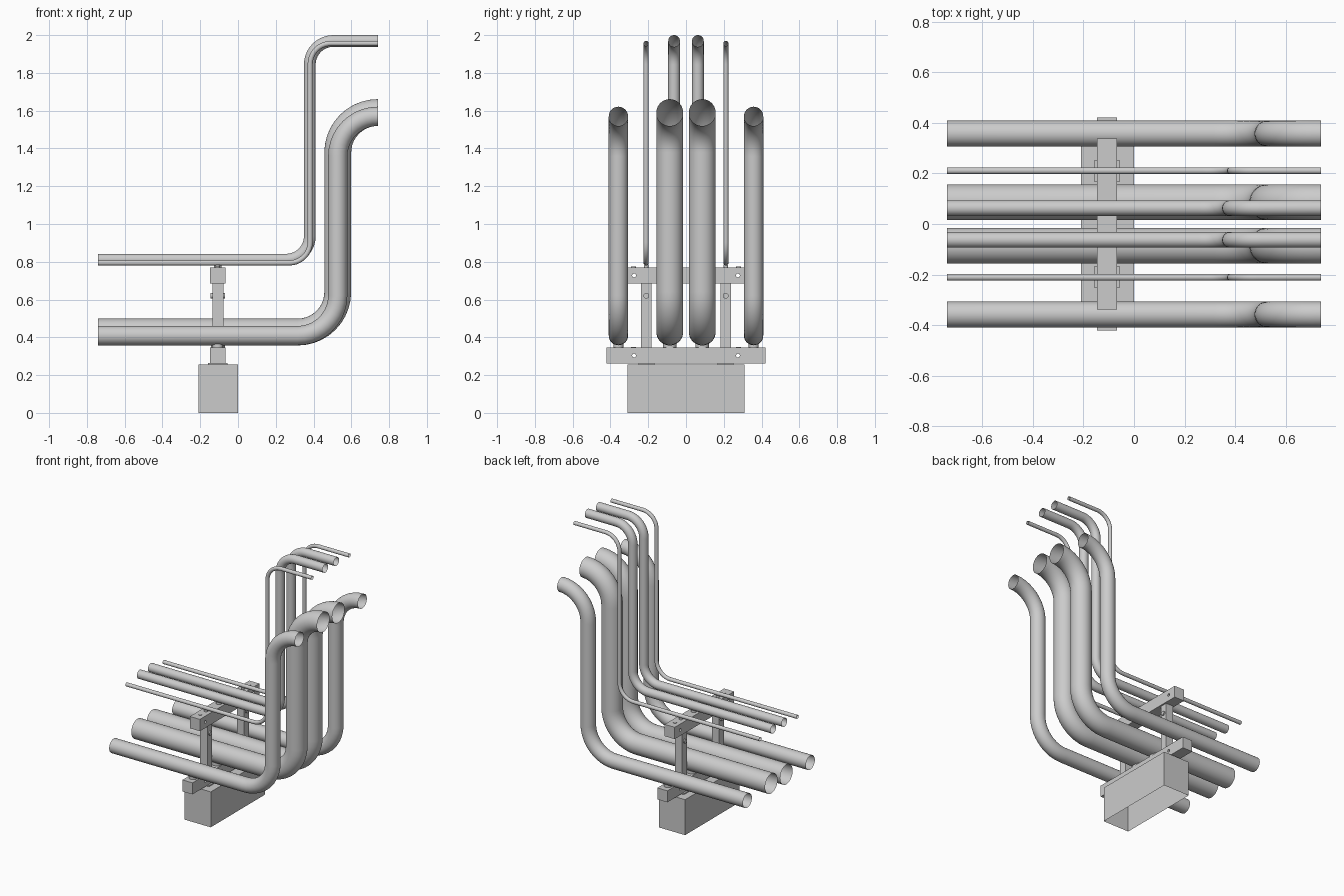
import bpy, bmesh, math
from mathutils import Vector, Matrix

if "Cube" in bpy.data.objects:
    bpy.data.objects.remove(bpy.data.objects["Cube"])

SX = -0.107  # x of the support frame


def finish(bm, name, smooth=False):
    bmesh.ops.recalc_face_normals(bm, faces=bm.faces)
    me = bpy.data.meshes.new(name)
    bm.to_mesh(me)
    bm.free()
    ob = bpy.data.objects.new(name, me)
    bpy.context.collection.objects.link(ob)
    if smooth:
        for p in me.polygons:
            p.use_smooth = True
    return ob


def box(name, x0, x1, y0, y1, z0, z1, open_bottom=False):
    bm = bmesh.new()
    m = Matrix.Translation(((x0 + x1) / 2, (y0 + y1) / 2, (z0 + z1) / 2)) @ \
        Matrix.Diagonal((x1 - x0, y1 - y0, z1 - z0, 1))
    bmesh.ops.create_cube(bm, size=1, matrix=m)
    if open_bottom:
        bm.normal_update()
        low = [f for f in bm.faces if f.normal.z < -0.9]
        bmesh.ops.delete(bm, geom=low, context='FACES_ONLY')
    return finish(bm, name)


def cylinder(name, centre, r, length, axis='Z'):
    bm = bmesh.new()
    m = Matrix.Translation(centre)
    if axis == 'X':
        m = m @ Matrix.Rotation(math.pi / 2, 4, 'Y')
    bmesh.ops.create_cone(bm, cap_ends=True, segments=20, radius1=r,
                          radius2=r, depth=length, matrix=m)
    ob = finish(bm, name)
    for p in ob.data.polygons:
        p.use_smooth = len(p.vertices) == 4
    for e in ob.data.edges:
        a, b = (ob.data.vertices[i].co for i in e.vertices)
        e.use_edge_sharp = (a - b).length < length * 0.99
    return ob


def pipe(name, y, r, z_low, x_up, z_top, bend, sides=32, steps=10):
    """Open-ended S-shaped pipe: along x, up, then along x again."""
    rings = [(-0.74, z_low, 0.0)]
    for i in range(steps + 1):
        a = math.pi / 2 * i / steps
        rings.append((x_up - bend + bend * math.sin(a),
                      z_low + bend - bend * math.cos(a), a))
    for i in range(steps + 1):
        a = math.pi / 2 * (1 - i / steps)
        rings.append((x_up + bend - bend * math.sin(a),
                      z_top - bend + bend * math.cos(a), a))
    if x_up + bend < 0.735:
        rings.append((0.74, z_top, 0.0))
    bm = bmesh.new()
    prev = None
    for x, z, a in rings:
        n = Vector((-math.sin(a), 0, math.cos(a)))
        ring = []
        for k in range(sides):
            t = 2 * math.pi * k / sides
            ring.append(bm.verts.new(Vector((x, y, z)) + n * r * math.cos(t)
                                     + Vector((0, r * math.sin(t), 0))))
        if prev:
            for k in range(sides):
                j = (k + 1) % sides
                bm.faces.new((prev[k], prev[j], ring[j], ring[k]))
        prev = ring
    return finish(bm, name, smooth=True)


def beam(name, half, z0, z1):
    """Cross beam with a through hole near each end."""
    ob = box(name, SX - 0.04, SX + 0.04, -half, half, z0, z1)
    for s in (-1, 1):
        cut = cylinder("hole_cutter", (SX, s * 0.275, (z0 + z1) / 2), 0.01, 0.2, 'X')
        cut.hide_render = True
        mod = ob.modifiers.new("hole", 'BOOLEAN')
        mod.operation = 'DIFFERENCE'
        mod.solver = 'EXACT'
        mod.object = cut
        bpy.context.view_layer.objects.active = ob
        bpy.ops.object.modifier_apply(modifier=mod.name)
        bpy.data.objects.remove(cut)
    return ob


# Base block and the two cross beams
box("base_block", -0.21, 0.0, -0.31, 0.31, 0.0, 0.255, open_bottom=True)
beam("lower_beam", 0.422, 0.262, 0.345)
beam("upper_beam", 0.338, 0.685, 0.77)

for side, s in (("left", -1), ("right", 1)):
    # Posts, foot plates and bolts
    y = s * 0.21
    box(f"{side}_post", SX - 0.029, SX + 0.029, y - 0.028, y + 0.028, 0.345, 0.685)
    box(f"{side}_foot_plate", SX - 0.052, SX + 0.052, y - 0.042, y + 0.042, 0.254, 0.263)
    cylinder(f"{side}_post_bolt", (SX, y, 0.62), 0.015, 0.076, 'X')
    cylinder(f"{side}_upper_beam_bolt", (SX, s * 0.278, 0.768), 0.012, 0.012)
    cylinder(f"{side}_lower_beam_bolt", (SX, s * 0.278, 0.343), 0.012, 0.012)
    # Pipes: name, y, radius, low z, riser x, top z, bend radius, pad radius
    for name, py, r, zl, xu, zt, bend, pad in (
            ("outer_pipe", 0.358, 0.051, 0.409, 0.528, 1.57, 0.212, 0.027),
            ("main_pipe", 0.086, 0.071, 0.428, 0.528, 1.59, 0.212, 0.037),
            ("upper_pipe", 0.063, 0.031, 0.811, 0.38, 1.969, 0.125, 0.02),
            ("thin_pipe", 0.211, 0.0135, 0.794, 0.382, 1.956, 0.11, 0.012)):
        pipe(f"{side}_{name}", s * py, r, zl, xu, zt, bend)
        z0 = 0.34 if zl < 0.5 else 0.765
        z1 = zl - r * 0.85
        cylinder(f"{side}_{name}_pad", (SX, s * py, (z0 + z1) / 2), pad, z1 - z0)
